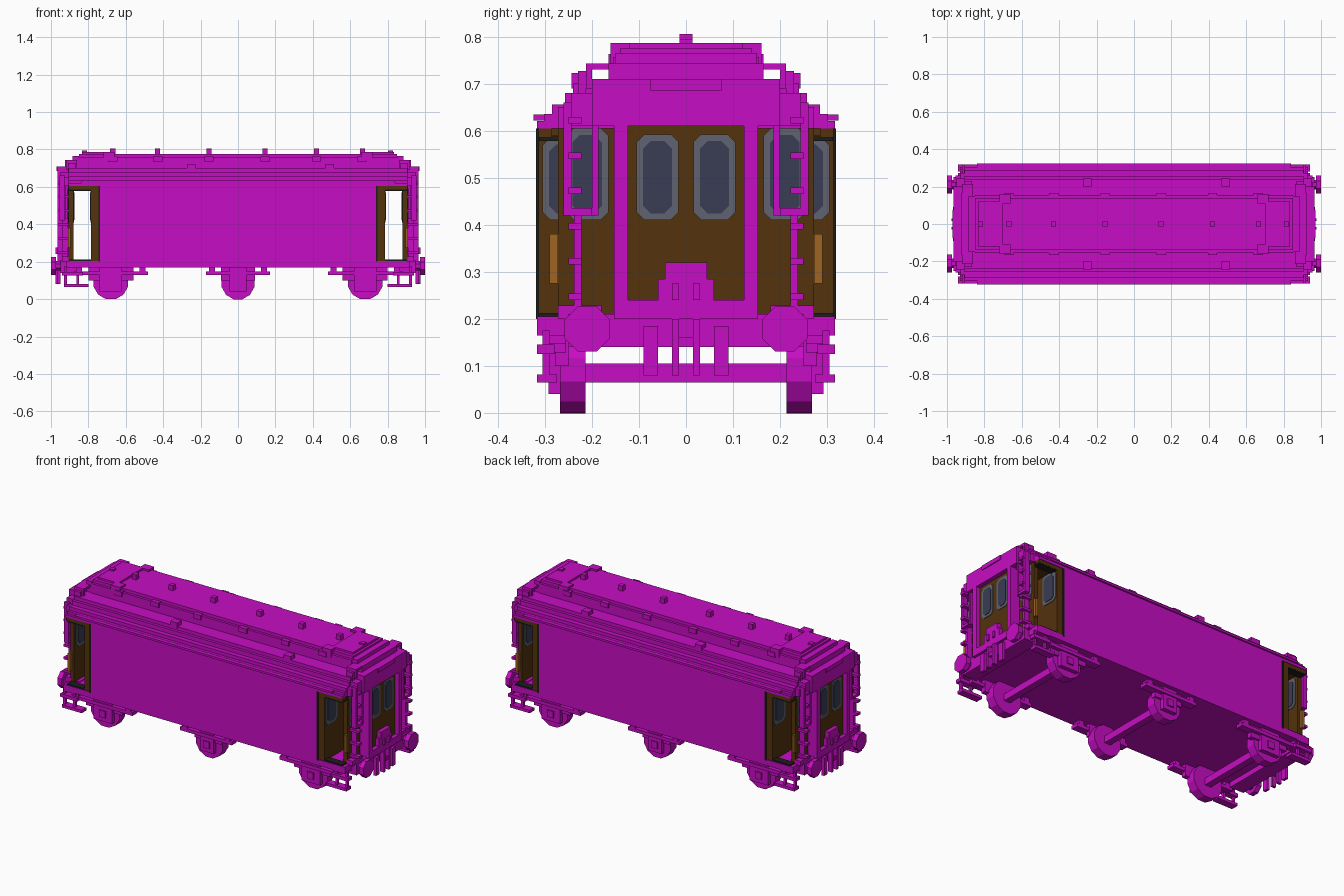
import bpy
import bmesh
from math import cos, sin, pi

old = bpy.data.objects.get("Cube")
if old:
    bpy.data.objects.remove(old, do_unlink=True)


def material(name, red, green, blue):
    mat = bpy.data.materials.new(name)
    mat.use_nodes = True
    colour = (red, green, blue, 1)
    mat.diffuse_color = colour
    mat.node_tree.nodes["Principled BSDF"].inputs["Base Color"].default_value = colour
    return mat


magenta = material("magenta paint", .57, .004, .55)
brown = material("brown wood", .089, .032, .004)
glass = material("dark glass", .041, .045, .09)
grey = material("window frame grey", .115, .122, .16)
ochre = material("ochre handle", .35, .13, .017)
black = material("black trim", .012, .012, .012)


def prism(bm, points, start, end, axis):
    """Extrude a closed outline along x or y."""
    def place(a, b, depth):
        return (depth, a, b) if axis == "x" else (a, depth, b)
    near = [bm.verts.new(place(a, b, start)) for a, b in points]
    far = [bm.verts.new(place(a, b, end)) for a, b in points]
    bm.faces.new(near)
    bm.faces.new(far[::-1])
    for i in range(len(points)):
        j = (i + 1) % len(points)
        bm.faces.new((near[j], near[i], far[i], far[j]))


def finish(name, bm, mat):
    bmesh.ops.recalc_face_normals(bm, faces=bm.faces)
    mesh = bpy.data.meshes.new(name)
    bm.to_mesh(mesh)
    bm.free()
    mesh.materials.append(mat)
    obj = bpy.data.objects.new(name, mesh)
    bpy.context.collection.objects.link(obj)
    return obj


def extrude(name, mat, points, span, axis="x", mirror="xy"):
    """Prism repeated on the mirrored sides named in mirror."""
    bm = bmesh.new()
    for sx in ((1, -1) if "x" in mirror else (1,)):
        for sy in ((1, -1) if "y" in mirror else (1,)):
            side, along = (sy, sx) if axis == "x" else (sx, sy)
            outline = [(a * side, b) for a, b in points]
            prism(bm, outline, span[0] * along, span[1] * along, axis)
    return finish(name, bm, mat)


def box(name, mat, x, y, z, mirror="xy"):
    outline = [(y[0], z[0]), (y[1], z[0]), (y[1], z[1]), (y[0], z[1])]
    return extrude(name, mat, outline, x, "x", mirror)


def both(half):
    return (-half, half)


def window(name, face, y, z, out=1):
    """Chamfered frame and glass plates on a wall facing along x."""
    for part, mat, inset, lift in (("frame", grey, 0, .004), ("glass", glass, .014, .007)):
        y0, y1, z0, z1 = y[0] + inset, y[1] - inset, z[0] + inset, z[1] - inset
        c = .016
        outline = [(y0 + c, z0), (y1 - c, z0), (y1, z0 + c), (y1, z1 - c),
                   (y1 - c, z1), (y0 + c, z1), (y0, z1 - c), (y0, z0 + c)]
        extrude(name + "_" + part, mat, outline, (face, face + out * lift))


def disc(radius, x, z, sides):
    return [(x + radius * cos(2 * pi * (i + .5) / sides),
             z + radius * sin(2 * pi * (i + .5) / sides)) for i in range(sides)]


def stepped(steps, floor):
    """Symmetric stair outline from (half width, top) pairs, widest first."""
    right = [(steps[0][0], floor)]
    for i, (half, top) in enumerate(steps):
        right.append((half, top))
        if i + 1 < len(steps):
            right.append((steps[i + 1][0], top))
    return right + [(-a, b) for a, b in reversed(right)]


# Main body, floor and stepped roof with its raised centre
WIDE, INNER, END = .317, .74, .905
box("body", magenta, both(INNER), both(WIDE), (.17, .61), mirror="")
box("vestibule_floor", magenta, (INNER, END), both(WIDE), (.17, .205), mirror="x")
roof = [(WIDE, .62), (.302, .635), (.285, .655), (.257, .68), (.24, .7)]
extrude("lower_roof", magenta, stepped(roof, .605), both(END), mirror="")
extrude("raised_roof", magenta, stepped([(.155, .757), (.14, .775)], .69), both(.85), mirror="")
box("roof_ledge", magenta, both(.84), (.3, .324), (.622, .634), mirror="y")

# Roof ends stepping down over the gangway
box("roof_end_upper", magenta, (.85, .885), both(.15), (.69, .765), mirror="x")
box("roof_end_middle", magenta, (.885, .925), both(.165), (.61, .743), mirror="x")
box("roof_end_front", magenta, (.9, .965), both(.2), (.61, .71), mirror="x")
box("roof_end_shoulder", magenta, (.9, .95), both(.243), (.61, .68), mirror="x")
box("roof_end_corner", magenta, (.9, .93), both(.272), (.605, .65), mirror="x")
box("header_strip", magenta, (.96, .97), both(.075), (.685, .71), mirror="x")
box("roof_handle_top", magenta, (.86, .92), (.15, .213), (.73, .743))
box("roof_handle_leg", magenta, (.86, .92), (.2, .213), (.69, .74))
box("roof_handle_foot", magenta, (.87, .91), (.213, .23), (.68, .727))

# Roof fittings
box("roof_end_deck", magenta, (.7, .835), both(.12), (.77, .786), mirror="x")
box("roof_deck_bracket", magenta, (.66, .72), (.11, .16), (.74, .786))
for i, x in enumerate((-.82, -.67, -.43, -.155, .145, .42, .665, .815)):
    top = .805 if abs(x) < .7 else .795
    box(f"roof_vent_{i}", magenta, (x - .014, x + .014), both(.014), (.77, top), mirror="")
    if abs(x) < .7:
        box(f"side_vent_{i}", magenta, (x - .025, x + .025), (.14, .165), (.735, .763), mirror="y")
for x in (-.25, .49):
    box("lamp_vent", magenta, (x - .022, x + .022), (.2, .243), (.69, .722), mirror="y")

# Vestibules: bulkhead, end walls, openings
SILL, LINTEL = .205, .605
box("bulkhead", brown, (INNER, .785), both(WIDE - .004), (SILL, LINTEL), mirror="x")
box("end_wall", brown, (.88, END), (.12, .272), (SILL, LINTEL))
box("doorway_top", brown, (.785, END), (.285, WIDE - .004), (.585, LINTEL))
box("doorway_top_trim", black, (.75, .9), (.27, .312), (.578, .587))
box("doorway_bottom_trim", black, (.75, .9), (.27, .313), (.2, .212))
box("doorway_side_trim", black, (.738, .747), (.31, .319), (.2, .605))
box("vestibule_ceiling", brown, (.785, .9), both(.285), (.59, LINTEL), mirror="x")
box("grab_handle", ochre, (.895, .91), (.272, .29), (.275, .38))
window("end_wall_window", END, (.165, .255), (.41, .605))
window("end_wall_inner_window", .88, (.165, .255), (.41, .585), out=-1)
window("bulkhead_window", .785, (.2, .305), (.41, .585))

# Gangway door and its frame
box("gangway_door", brown, (.88, .94), both(.125), (.235, .61), mirror="x")
window("gangway_window", .94, (.016, .105), (.41, .592))
box("gangway_post", magenta, (.88, .965), (.123, .153), (.2, .625))
box("gangway_sill", magenta, (.88, .965), both(.153), (.2, .24), mirror="x")
box("gangway_plate", magenta, (.93, .965), both(.06), (.24, .285), mirror="x")
box("gangway_plate_top", magenta, (.93, .965), both(.045), (.285, .32), mirror="x")
box("gangway_plate_hook", magenta, (.96, .975), (.015, .03), (.24, .275))

# Corner handrails and rungs
box("handrail_upper", magenta, (.925, .955), (.243, .26), (.42, .66))
box("handrail_foot", magenta, (.925, .955), (.2, .25), (.42, .435))
box("handrail_hose", magenta, (.92, .95), (.186, .2), (.42, .62))
box("handrail_lower", magenta, (.91, .94), (.222, .238), (.21, .43))
box("handrail_base", magenta, (.9, .94), (.18, .272), (.2, .228))
for i in range(6):
    z = .24 + i * .075
    box(f"rung_{i}", magenta, (.9, .965), (.222, .25), (z, z + .014))

# Buffer beam, buffers and couplings
box("buffer_beam", magenta, (.86, .95), both(.25), (.14, .21), mirror="x")
box("beam_end", magenta, (.84, .92), (.25, WIDE), (.165, .205))
extrude("buffer_shaft", magenta, disc(.028, .21, .178, 8), (.93, .98))
extrude("buffer_head", magenta, disc(.052, .21, .178, 8), (.972, 1))
box("coupling_hose", magenta, (.95, .967), (.06, .09), (.08, .185))
box("coupling_link", magenta, (.95, .975), (.015, .03), (.08, .2))
box("coupling_bar", magenta, (.95, .97), both(.03), (.14, .16), mirror="x")

# Boarding steps
box("lower_step", magenta, (.8, .93), (.274, WIDE), (.065, .082))
box("upper_step", magenta, (.83, .94), (.28, WIDE), (.125, .145))
for x in (.85, .915):
    box("step_hanger", magenta, (x, x + .014), (.29, .305), (.07, .175))

# Three wheelsets with axle boxes and springs
for label, x, bulk in (("rear", -.68, .12), ("middle", 0, .09), ("front", .68, .12)):
    wheel = disc(bulk * .2 + .072, x, bulk * .2 + .068, 12)
    extrude(label + "_wheel", magenta, wheel, (.214, .268), axis="y", mirror="y")
    box(label + "_axle", magenta, (x - .02, x + .02), both(.3), (.065, .105), mirror="")
    box(label + "_axle_box", magenta, (x - bulk / 2, x + bulk / 2), (.26, .292), (.04, .17), mirror="y")
    box(label + "_axle_guard", magenta, (x - bulk, x + bulk), (.25, .278), (.1, .17), mirror="y")
    reach = bulk + .08
    box(label + "_spring", magenta, (x - reach, x + reach), (.255, .3), (.128, .148), mirror="y")
    for sign in (-1, 1):
        end = x + sign * (reach - .03)
        box(label + "_spring_hanger", magenta, (end - .016, end + .016), (.255, .3), (.14, .172), mirror="y")
